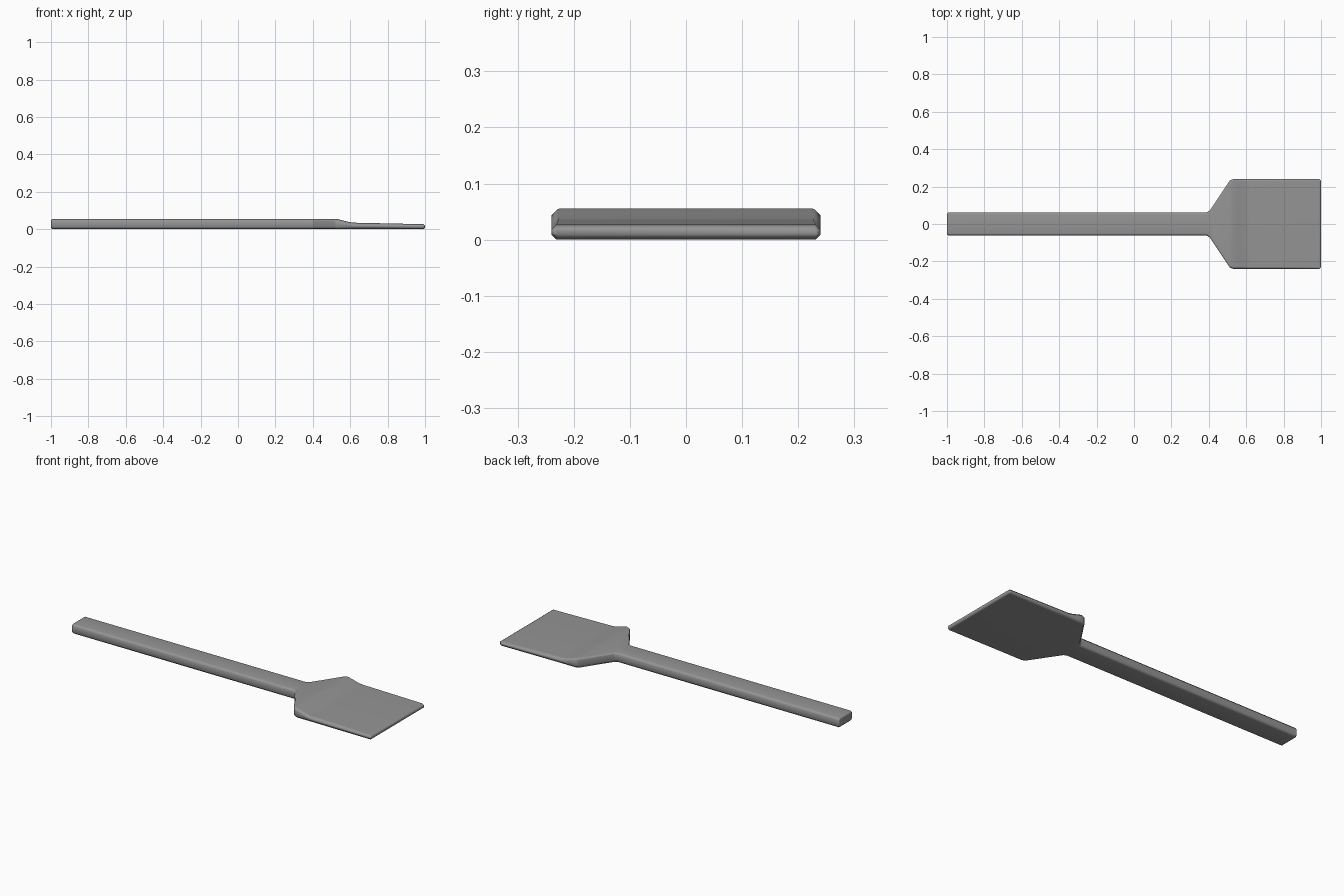
import bpy, bmesh, math

cube = bpy.data.objects.get("Cube")
if cube:
    bpy.data.objects.remove(cube, do_unlink=True)

# Single grey finish
grey = bpy.data.materials.new("plain_grey")
grey.use_nodes = True
colour = (0.3, 0.3, 0.3, 1)
grey.diffuse_color = colour
grey.node_tree.nodes["Principled BSDF"].inputs["Base Color"].default_value = colour


def section(bm, x, half, low, high, c):
    """Chamfered rectangular cross-section at x."""
    ring = [(half - c, low), (half, low + c), (half, high - c), (half - c, high)]
    ring += [(-y, z) for y, z in reversed(ring)]
    return [bm.verts.new((x, y, z)) for y, z in ring]


# Stations from handle end to blade tip: x, half width, bottom, top, chamfer
stations = [
    (-1.0, 0.054, 0.009, 0.047, 0.008),
    (-0.991, 0.0625, 0.0, 0.056, 0.012),
    (0.39, 0.0625, 0.0, 0.056, 0.012),
    (0.405, 0.072, 0.0, 0.056, 0.012),
    (0.512, 0.232, 0.0, 0.056, 0.012),
    (0.53, 0.24, 0.0, 0.055, 0.012),
    (0.56, 0.24, 0.0, 0.047, 0.012),
    (0.595, 0.24, 0.0, 0.038, 0.012),
    (0.62, 0.24, 0.0, 0.035, 0.012),
    (0.99, 0.24, 0.0, 0.027, 0.009),
    (1.0, 0.232, 0.008, 0.02, 0.004),
]

# Handle, flared shoulder and thin blade lofted as one body
bm = bmesh.new()
rings = [section(bm, *s) for s in stations]
for a, b in zip(rings, rings[1:]):
    for i in range(len(a)):
        j = (i + 1) % len(a)
        bm.faces.new((a[i], a[j], b[j], b[i]))
bm.faces.new(rings[0])
bm.faces.new(rings[-1])
bmesh.ops.recalc_face_normals(bm, faces=bm.faces)

mesh = bpy.data.meshes.new("paddle")
bm.to_mesh(mesh)
bm.free()
mesh.materials.append(grey)
paddle = bpy.data.objects.new("paddle", mesh)
bpy.context.collection.objects.link(paddle)

# Smooth chamfers while keeping the broad faces flat
bpy.context.view_layer.objects.active = paddle
paddle.select_set(True)
bpy.ops.object.shade_smooth_by_angle(angle=math.radians(60))
weighted = paddle.modifiers.new("flat_faces", "WEIGHTED_NORMAL")
weighted.keep_sharp = True
